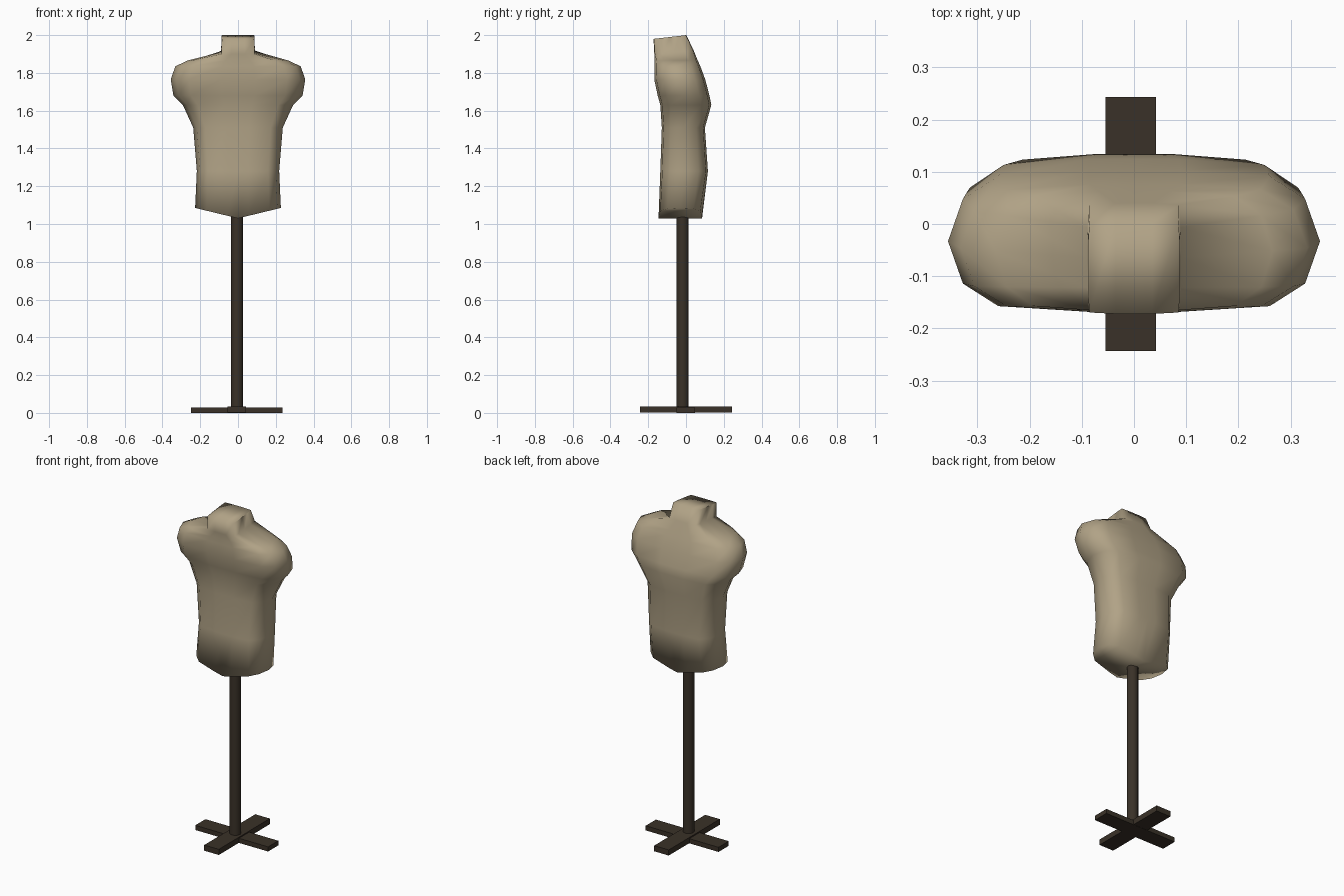
import bpy, bmesh, math
from mathutils import Vector

if "Cube" in bpy.data.objects:
    bpy.data.objects.remove(bpy.data.objects["Cube"])


def material(name, rgb):
    m = bpy.data.materials.new(name)
    m.diffuse_color = (*rgb, 1)
    m.use_nodes = True
    m.node_tree.nodes["Principled BSDF"].inputs["Base Color"].default_value = m.diffuse_color
    return m


linen = material("linen tan", (0.44, 0.365, 0.24))
wood = material("dark wood", (0.042, 0.031, 0.021))


def finish(bm, name, mat, smooth):
    bmesh.ops.recalc_face_normals(bm, faces=bm.faces)
    for f in bm.faces:
        f.smooth = smooth
    me = bpy.data.meshes.new(name)
    bm.to_mesh(me)
    bm.free()
    me.materials.append(mat)
    ob = bpy.data.objects.new(name, me)
    bpy.context.collection.objects.link(ob)
    return ob


# Cross-section outlines (one quadrant, unit size): rounded body and boxy neck
ROUND = [(1, 0), (.92, .6), (.73, .92), (.25, 1), (0, 1)]
BOXY = [(1, 0), (1, .55), (.97, .97), (.4, 1), (0, 1)]


def outline(quad):
    half = quad + [(-x, y) for x, y in quad[-2::-1]]
    return half + [(x, -y) for x, y in half[-2:0:-1]]


# Torso rings: z, half width, y min, y max, z tilt, centre dip, outline
RINGS = [
    (1.085, .227, -.145, .085, 0, .055, ROUND),
    (1.28, .218, -.136, .116, 0, 0, ROUND),
    (1.51, .237, -.128, .100, 0, 0, ROUND),
    (1.63, .292, -.136, .134, 0, 0, ROUND),
    (1.68, .342, -.150, .124, 0, 0, ROUND),
    (1.765, .356, -.168, .102, 0, 0, ROUND),
    (1.835, .332, -.168, .076, 0, 0, ROUND),
    (1.866, .265, -.166, .062, 0, 0, ROUND),
    (1.91, .089, -.168, .040, .01, 0, BOXY),
    (1.99, .088, -.172, .002, .01, 0, BOXY),
]

bm = bmesh.new()
loops = []
for z, w, y0, y1, tilt, dip, quad in RINGS:
    loops.append([bm.verts.new((w * u, (y0 + y1) / 2 + (y1 - y0) / 2 * v,
                                z + tilt * v - dip * (1 - abs(u))))
                  for u, v in outline(quad)])
n = len(loops[0])
for a, b in zip(loops, loops[1:]):
    for i in range(n):
        j = (i + 1) % n
        bm.faces.new((a[i], a[j], b[j], b[i]))
# Close both ends with strips running front to back
for ring in (loops[0], loops[-1]):
    for i in range(n // 2):
        quad = [ring[i], ring[i + 1], ring[n - i - 1], ring[(n - i) % n]]
        bm.faces.new(list(dict.fromkeys(quad)))
finish(bm, "torso", linen, True)

# Stand pole
bm = bmesh.new()
bmesh.ops.create_cone(bm, cap_ends=True, segments=12, radius1=.032, radius2=.032, depth=1.05)
bmesh.ops.translate(bm, verts=bm.verts, vec=(-.005, -.018, .55))
pole = finish(bm, "stand_pole", wood, False)
for f in pole.data.polygons:
    f.use_smooth = abs(f.normal.z) < .5


# Crossed foot bars
def bar(name, lo, hi):
    lo, hi = Vector(lo), Vector(hi)
    bm = bmesh.new()
    bmesh.ops.create_cube(bm, size=1)
    bmesh.ops.scale(bm, verts=bm.verts, vec=hi - lo)
    bmesh.ops.translate(bm, verts=bm.verts, vec=(lo + hi) / 2)
    finish(bm, name, wood, False)


bar("foot_bar_side", (-.25, -.05, 0), (.236, .047, .028))
bar("foot_bar_front", (-.055, -.243, .001), (.042, .243, .035))
